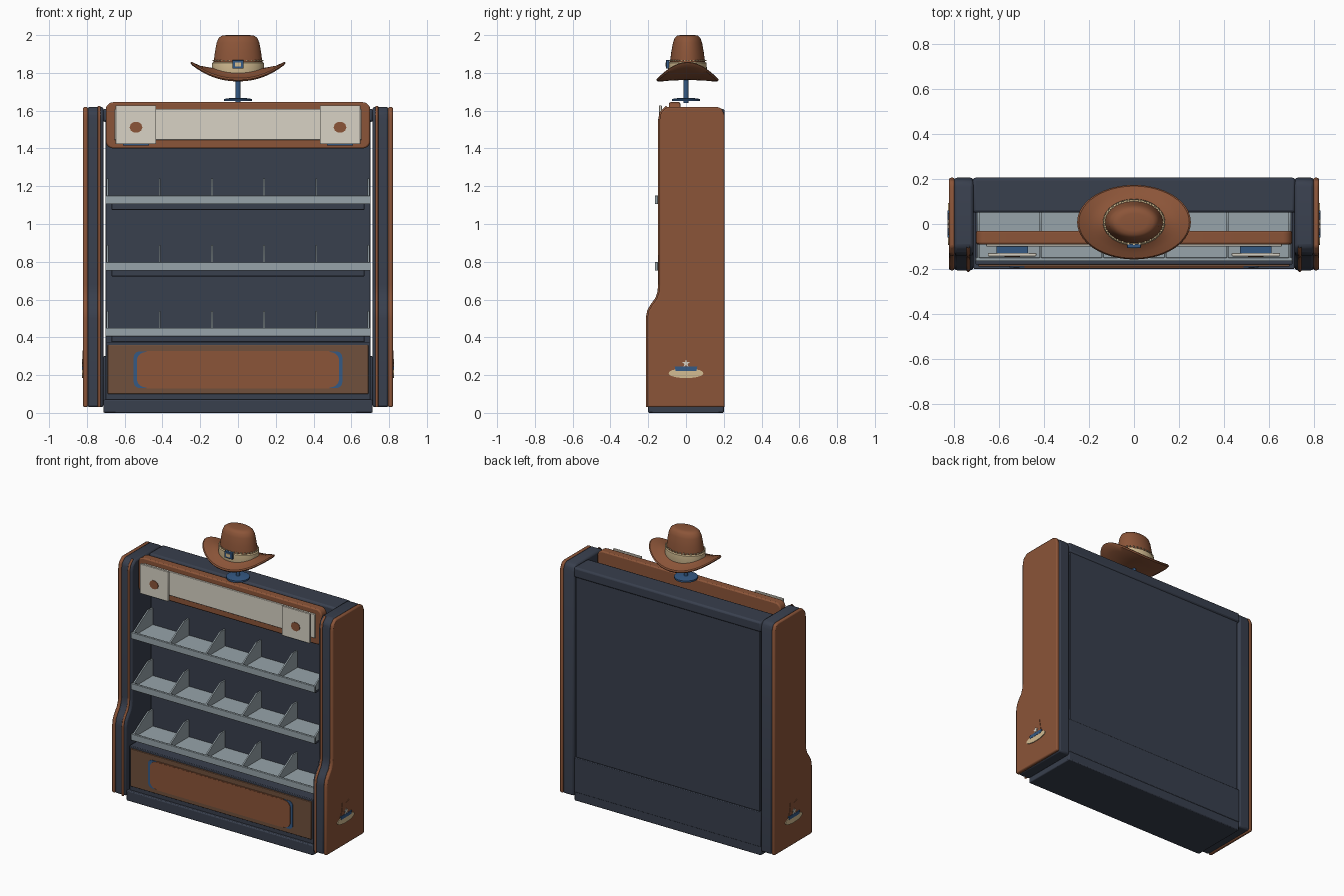
import bpy, bmesh, math
from mathutils import Vector

if "Cube" in bpy.data.objects:
    bpy.data.objects.remove(bpy.data.objects["Cube"], do_unlink=True)


def material(name, r, g, b):
    m = bpy.data.materials.new(name)
    m.use_nodes = True
    m.diffuse_color = (r, g, b, 1)
    m.node_tree.nodes["Principled BSDF"].inputs["Base Color"].default_value = (r, g, b, 1)
    return m


BROWN = material("saddle brown", 0.26, 0.09, 0.04)
WOOD = material("dark wood", 0.16, 0.08, 0.045)
DARK = material("slate", 0.04, 0.05, 0.075)
GREY = material("shelf grey", 0.31, 0.37, 0.40)
CREAM = material("cream", 0.69, 0.65, 0.56)
TAN = material("tan", 0.66, 0.51, 0.29)
BLUE = material("denim blue", 0.035, 0.10, 0.23)


def finish(name, bm, mat, bevel=0, segments=2):
    bmesh.ops.recalc_face_normals(bm, faces=bm.faces)
    me = bpy.data.meshes.new(name)
    bm.to_mesh(me)
    bm.free()
    me.materials.append(mat)
    ob = bpy.data.objects.new(name, me)
    bpy.context.collection.objects.link(ob)
    if bevel:
        mod = ob.modifiers.new("Bevel", "BEVEL")
        mod.width, mod.segments, mod.limit_method = bevel, segments, "ANGLE"
    bpy.ops.object.select_all(action="DESELECT")
    ob.select_set(True)
    bpy.context.view_layer.objects.active = ob
    bpy.ops.object.shade_smooth_by_angle(angle=math.radians(35))
    return ob


def box(name, x, y, z, mat, bevel=0):
    bm = bmesh.new()
    bmesh.ops.create_cube(bm, size=1)
    for v in bm.verts:
        v.co = [lo + (c + 0.5) * (hi - lo) for c, (lo, hi) in zip(v.co, (x, y, z))]
    return finish(name, bm, mat, bevel)


def extrude(name, points, axis, lo, hi, mat, bevel=0):
    """Extrude an outline: (y, z) pairs along x, or (x, z) pairs along y."""
    bm = bmesh.new()
    place = (lambda p: (lo, p[0], p[1])) if axis == "x" else (lambda p: (p[0], lo, p[1]))
    face = bm.faces.new([bm.verts.new(place(p)) for p in points])
    ext = bmesh.ops.extrude_face_region(bm, geom=[face])["geom"]
    step = Vector((hi - lo, 0, 0) if axis == "x" else (0, hi - lo, 0))
    bmesh.ops.translate(bm, vec=step, verts=[v for v in ext if isinstance(v, bmesh.types.BMVert)])
    return finish(name, bm, mat, bevel)


def ellipse(cx, cz, rx, rz, n=28):
    return [(cx + rx * math.cos(math.tau * i / n), cz + rz * math.sin(math.tau * i / n)) for i in range(n)]


def rounded(hw, z0, z1, r, n=5):
    pts = []
    for k, (cx, cz) in enumerate([(hw - r, z1 - r), (r - hw, z1 - r), (r - hw, z0 + r), (hw - r, z0 + r)]):
        for i in range(n + 1):
            a = math.pi / 2 * (k + i / n)
            pts.append((cx + r * math.cos(a), cz + r * math.sin(a)))
    return pts


def lathe(name, rings, mat, n=48, cy=0.0, lift=lambda x, y: 0):
    """Skin elliptical rings (rx, ry, z); lift raises points by position."""
    bm = bmesh.new()
    loops = []
    for rx, ry, z in rings:
        loop = []
        for i in range(n):
            x, y = rx * math.cos(math.tau * i / n), ry * math.sin(math.tau * i / n)
            loop.append(bm.verts.new((x, y + cy, z + lift(x, y))))
        loops.append(loop)
    for a, b in zip(loops, loops[1:]):
        for i in range(n):
            bm.faces.new((a[i], a[(i + 1) % n], b[(i + 1) % n], b[i]))
    bm.faces.new(loops[0])
    bm.faces.new(loops[-1])
    return finish(name, bm, mat)


# Side panels: dark core, brown outer cheek and a trim bead down the front
front_edge = [(-0.205, 0.03), (-0.205, 0.50), (-0.198, 0.54), (-0.18, 0.57), (-0.155, 0.605),
              (-0.143, 0.64), (-0.14, 0.68), (-0.14, 1.55), (-0.132, 1.59), (-0.10, 1.62)]
outline = front_edge + [(0.165, 1.62), (0.19, 1.61), (0.205, 1.575), (0.205, 0.03)]
star = [((0.022 if i % 2 == 0 else 0.009) * math.sin(math.pi * i / 5),
         0.262 + (0.022 if i % 2 == 0 else 0.009) * math.cos(math.pi * i / 5)) for i in range(10)]
for s, side in ((1, "left"), (-1, "right")):
    extrude(side + "_core", outline, "x", s * 0.712, s * 0.797, DARK, 0.012)
    extrude(side + "_cheek", outline, "x", s * 0.795, s * 0.82, BROWN, 0.008)
    cu = bpy.data.curves.new(side + "_trim", "CURVE")
    cu.dimensions, cu.bevel_depth, cu.bevel_resolution = "3D", 0.008, 2
    sp = cu.splines.new("POLY")
    sp.points.add(len(front_edge) - 1)
    for p, (y, z) in zip(sp.points, front_edge):
        p.co = (s * 0.735, y, z, 1)
    cu.materials.append(BROWN)
    bpy.context.collection.objects.link(bpy.data.objects.new(side + "_trim", cu))
    # Badge on the cheek
    for name, pts, mat, d in (("badge_brim", ellipse(0, 0.21, 0.092, 0.026), TAN, 0.005),
                              ("badge_crown", [(-0.05, 0.24), (-0.035, 0.33), (0, 0.315), (0.035, 0.33), (0.05, 0.24)], BROWN, 0.003),
                              ("badge_band", [(-0.055, 0.222), (0.055, 0.222), (0.06, 0.245), (-0.06, 0.245)], BLUE, 0.007),
                              ("badge_star", star, CREAM, 0.007)):
        extrude(side + "_" + name, pts, "x", s * 0.8195, s * (0.82 + d), mat)

# Carcass
box("plinth", (-0.712, 0.712), (-0.2, 0.2), (0, 0.07), DARK, 0.006)
box("lower_back", (-0.712, 0.712), (0.05, 0.203), (0.06, 0.30), DARK, 0.004)
box("upper_back", (-0.702, 0.702), (0.05, 0.198), (0.30, 1.58), DARK, 0.004)
box("top_cap", (-0.715, 0.715), (0.05, 0.205), (1.54, 1.61), DARK, 0.012)
box("lower_cabinet", (-0.702, 0.702), (-0.18, 0.06), (0.06, 0.375), DARK, 0.004)

# Front drawer panel with blue corner brackets
box("drawer_frame", (-0.69, 0.69), (-0.189, -0.17), (0.10, 0.36), WOOD, 0.003)
extrude("drawer_bracket", rounded(0.552, 0.132, 0.325, 0.03), "y", -0.192, -0.18, BLUE)
extrude("drawer_field", rounded(0.535, 0.135, 0.322, 0.045), "y", -0.196, -0.18, BROWN)
box("drawer_centre", (-0.485, 0.485), (-0.195, -0.18), (0.13, 0.327), BROWN)

# Three shelves with lips, dividers and an under-rail
for k, top in enumerate((1.15, 0.798, 0.45)):
    tag = "shelf_%d" % (k + 1)
    box(tag + "_floor", (-0.695, 0.695), (-0.155, 0.055), (top - 0.04, top - 0.025), GREY)
    box(tag + "_lip", (-0.702, 0.702), (-0.165, -0.148), (top - 0.045, top), GREY, 0.003)
    box(tag + "_rail", (-0.67, 0.67), (-0.11, 0.055), (top - 0.075, top - 0.04), DARK, 0.004)
    for i in range(6):
        x = -0.69 + 0.276 * i
        extrude(tag + "_divider", [(-0.15, top - 0.03), (-0.15, top), (0.0, top + 0.09),
                                   (0.05, top + 0.09), (0.05, top - 0.03)], "x", x - 0.005, x + 0.005, GREY)

# Header sign
extrude("sign_frame", rounded(0.70, 1.40, 1.645, 0.04), "y", -0.09, -0.03, BROWN, 0.008)
box("sign_board", (-0.655, 0.655), (-0.10, -0.085), (1.445, 1.61), CREAM, 0.003)
for s in (1, -1):
    box("sign_spacer", sorted((s * 0.47, s * 0.61)), (-0.13, -0.085), (1.415, 1.60), BLUE)
    box("sign_plate", sorted((s * 0.433, s * 0.648)), (-0.143, -0.128), (1.423, 1.628), CREAM, 0.003)
    extrude("sign_emblem", ellipse(s * 0.54, 1.512, 0.034, 0.03, 10), "y", -0.147, -0.14, BROWN)

# Hat stand
lathe("stand_foot", [(0.074, 0.074, 1.65), (0.074, 0.074, 1.662), (0.03, 0.03, 1.668)], BLUE, 32)
lathe("stand_pole", [(0.014, 0.014, 1.64), (0.014, 0.014, 1.80)], BLUE, 16)

# Hat: curled brim, crown, band, stitches and buckle
curl = lambda x, y: 0.078 * (abs(x) / 0.25) ** 2.2 - 0.012 * (y / 0.165) ** 2
lathe("hat_brim", [(0.06, 0.04, 1.762), (0.13, 0.09, 1.763), (0.20, 0.135, 1.763), (0.245, 0.16, 1.767),
                   (0.252, 0.165, 1.775), (0.245, 0.16, 1.783), (0.20, 0.135, 1.79), (0.14, 0.10, 1.805),
                   (0.12, 0.085, 1.82)], BROWN, 56, 0.008, curl)
lathe("hat_crown", [(0.132, 0.096, 1.79), (0.13, 0.094, 1.85), (0.122, 0.086, 1.91), (0.113, 0.077, 1.96),
                    (0.102, 0.068, 1.985), (0.085, 0.055, 1.997), (0.06, 0.038, 2.0)], BROWN, 48, 0.008)
lathe("hat_band", [(0.136, 0.10, 1.79), (0.139, 0.103, 1.80), (0.137, 0.101, 1.853), (0.13, 0.094, 1.858)], TAN, 48, 0.008)
for i in range(32):
    a = math.tau * i / 32
    x, y = 0.131 * math.cos(a), 0.008 + 0.095 * math.sin(a)
    box("hat_stitch", (x - 0.005, x + 0.005), (y - 0.005, y + 0.005), (1.862, 1.868), TAN)
box("hat_buckle", (-0.03, 0.03), (-0.106, -0.088), (1.822, 1.868), BLUE, 0.003)
box("hat_buckle_centre", (-0.015, 0.015), (-0.109, -0.10), (1.834, 1.856), TAN)
